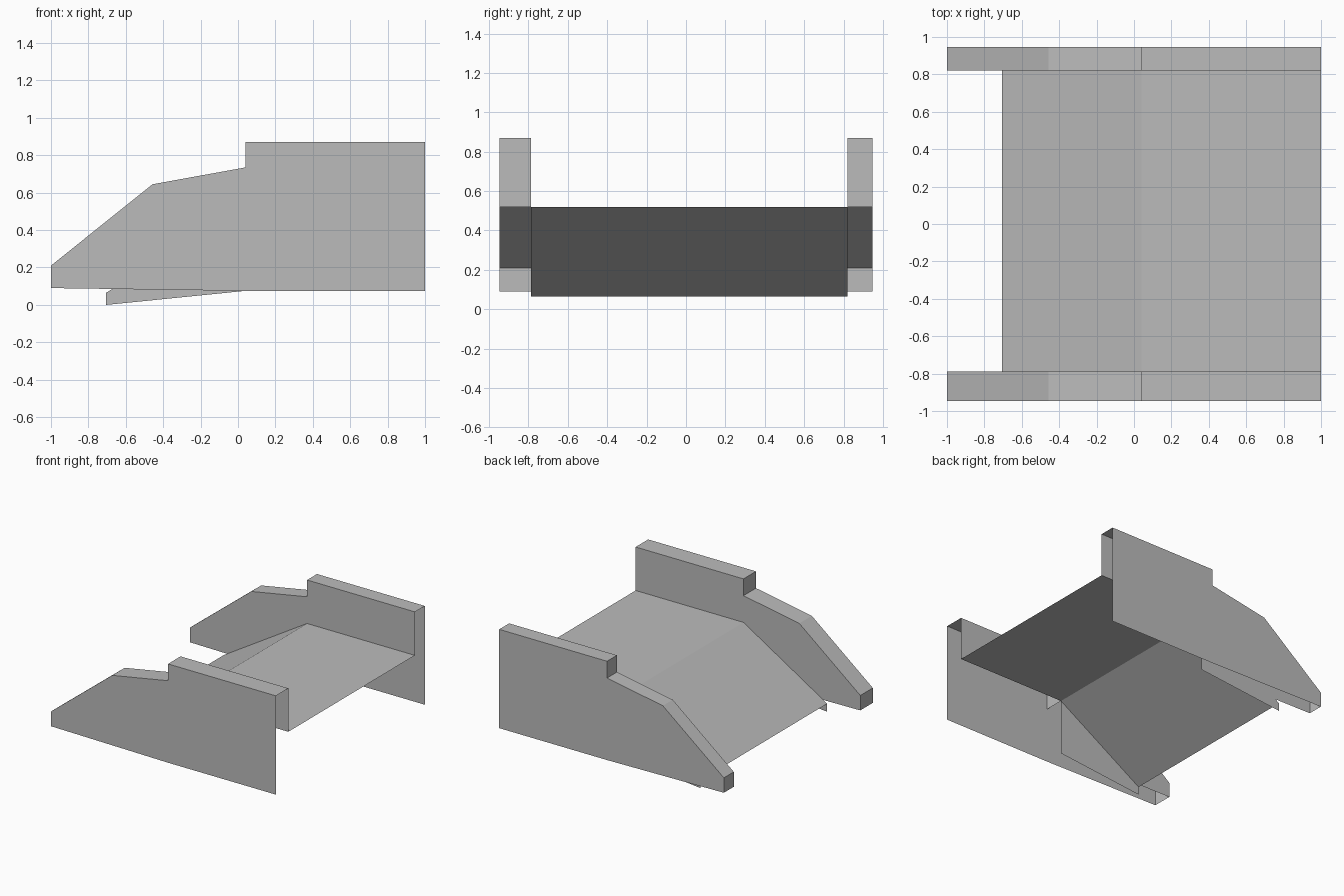
import bpy, bmesh

cube = bpy.data.objects.get("Cube")
if cube:
    bpy.data.objects.remove(cube, do_unlink=True)

GREY = 0.5
grey = bpy.data.materials.new("plain grey")
grey.use_nodes = True
grey.diffuse_color = (GREY, GREY, GREY, 1)
grey.node_tree.nodes["Principled BSDF"].inputs["Base Color"].default_value = (GREY, GREY, GREY, 1)


def make(name, polygons):
    """One object from a few flat open panels."""
    bm = bmesh.new()
    for poly in polygons:
        bm.faces.new([bm.verts.new(p) for p in poly])
    bmesh.ops.remove_doubles(bm, verts=bm.verts[:], dist=0.0005)
    mesh = bpy.data.meshes.new(name)
    bm.to_mesh(mesh)
    bm.free()
    mesh.materials.append(grey)
    obj = bpy.data.objects.new(name, mesh)
    bpy.context.scene.collection.objects.link(obj)
    return obj


def panel(profile, y, faces_back):
    """Upright panel in the xz plane."""
    pts = [(x, y, z) for x, z in profile]
    return pts[::-1] if faces_back else pts


def strip(path, y0, y1):
    """Sheet swept across y along an xz path."""
    return [[(ax, y0, az), (bx, y0, bz), (bx, y1, bz), (ax, y1, az)]
            for (ax, az), (bx, bz) in zip(path, path[1:])]


# Shared profile points
TOE, KNEE = (-0.705, 0.065), (0.04, 0.52)
DECK = [TOE, KNEE, (1, 0.52)]
TOP = [(-1, 0.09), (-1, 0.21), (-0.457, 0.645), (0.04, 0.735), (0.04, 0.87), (1, 0.87)]
OUTER = [(0.04, 0.075), (1, 0.075)] + TOP[::-1]
INNER = [(-0.67, 0.086), KNEE, (1, 0.52)] + TOP[::-1]
SKIRT = [(-0.705, 0), (0.04, 0.075), KNEE, TOE]
FRONT_Y, BACK_Y = (-0.947, -0.788), (0.947, 0.821)

# Ramp and level deck
make("ramp_deck", strip(DECK, FRONT_Y[1], BACK_Y[1]))

# Hollow side walls, open below and at the high end, with skirts under the ramp
for side, (outer, inner), back in (("front", FRONT_Y, False), ("back", BACK_Y, True)):
    low, high = sorted((outer, inner))
    make(side + "_wall", [panel(OUTER, outer, back), panel(INNER, inner, not back)]
         + strip(TOP, low, high))
    make(side + "_wall_partition", strip([KNEE, (0.04, 0.735)], low, high))
    make(side + "_ramp_skirt", [panel(SKIRT, inner, back)])
